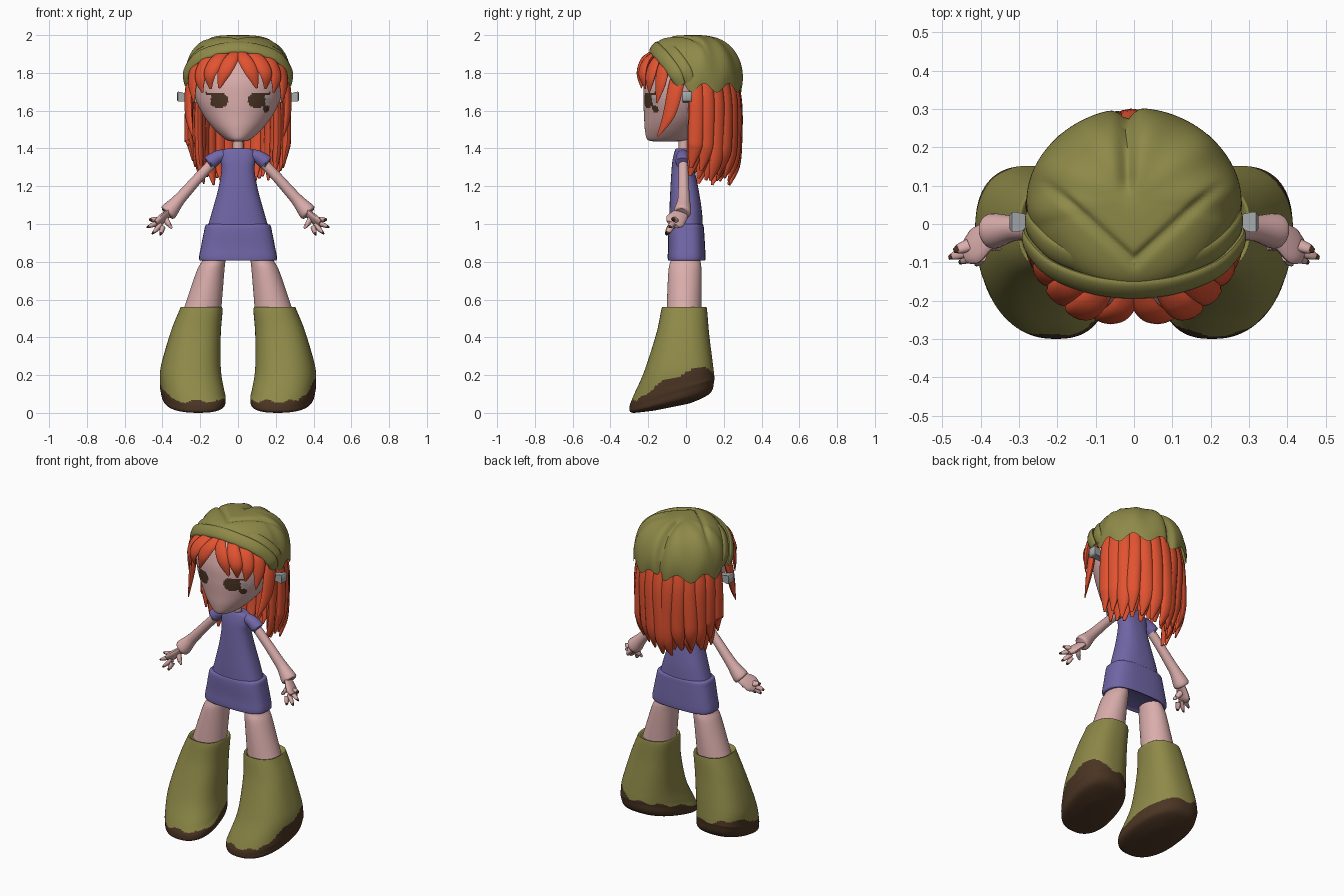
import bpy, bmesh, math, random
from mathutils import Vector

random.seed(4)
cube = bpy.data.objects.get("Cube")
if cube:
    bpy.data.objects.remove(cube)


def material(name, r, g, b):
    m = bpy.data.materials.new(name)
    m.use_nodes = True
    m.diffuse_color = (r, g, b, 1)
    m.node_tree.nodes["Principled BSDF"].inputs["Base Color"].default_value = (r, g, b, 1)
    return m


SKIN = material("skin pink", .70, .42, .41)
OLIVE = material("olive", .27, .25, .065)
ORANGE = material("orange hair", .76, .085, .03)
PURPLE = material("purple cloth", .165, .135, .39)
BROWN = material("dark brown", .07, .035, .017)
GREY = material("grey metal", .38, .40, .41)


def catmull(pts, n):
    """Smooth path through tuples of any length, n steps per span."""
    ext = [pts[0]] + list(pts) + [pts[-1]]
    out = []
    for i in range(len(pts) - 1):
        quad = ext[i:i + 4]
        for k in range(n):
            t = k / n
            out.append([.5 * (2 * b + (c - a) * t + (2 * a - 5 * b + 4 * c - d) * t * t
                              + (3 * b - a - 3 * c + d) * t ** 3) for a, b, c, d in zip(*quad)])
    return out + [list(pts[-1])]


def skin_rings(name, rings, mats, rule=None, caps=(True, True)):
    """Bridge rings of points into a smooth mesh; rule picks a material from a face centre."""
    bm = bmesh.new()
    vs = [[bm.verts.new(p) for p in ring] for ring in rings]
    n = len(vs[0])
    for a, b in zip(vs, vs[1:]):
        for i in range(n):
            j = (i + 1) % n
            bm.faces.new((a[i], a[j], b[j], b[i]))
    for use, ring in zip(caps, (vs[0], vs[-1])):
        if use:
            bm.faces.new(ring)
    bmesh.ops.recalc_face_normals(bm, faces=bm.faces)
    for f in bm.faces:
        if rule:
            f.material_index = rule(f.calc_center_median())
    me = bpy.data.meshes.new(name)
    bm.to_mesh(me)
    bm.free()
    for m in mats:
        me.materials.append(m)
    ob = bpy.data.objects.new(name, me)
    bpy.context.collection.objects.link(ob)
    bpy.ops.object.select_all(action='DESELECT')
    ob.select_set(True)
    bpy.context.view_layer.objects.active = ob
    bpy.ops.object.shade_smooth_by_angle(angle=math.radians(50))


def loft(name, rows, mats, side=1, seg=40, steps=5, power=2.0, rule=None):
    """Stacked oval sections: x, y, z, half width, half depth, slope along y."""
    rings = []
    for x, y, z, rx, ry, slope in catmull(rows, steps):
        ring = []
        for i in range(seg):
            a = math.tau * i / seg
            c, s = math.cos(a), math.sin(a)
            c = math.copysign(abs(c) ** (2 / power), c)
            s = math.copysign(abs(s) ** (2 / power), s)
            ring.append((side * (x + rx * c + slope * .5 * ry * s), y + ry * s, z + slope * ry * s))
        rings.append(ring)
    skin_rings(name, rings, mats, rule)


def strand(name, pts, mats, out, flat=1.0, side=1, seg=12, steps=5, rule=None):
    """Tube along x, y, z, radius points, flattened along out(point)."""
    path = catmull([(side * p[0], *p[1:]) for p in pts], steps)
    rings = []
    for i, (x, y, z, r) in enumerate(path):
        a, b = path[max(i - 1, 0)], path[min(i + 1, len(path) - 1)]
        tan = (Vector(b[:3]) - Vector(a[:3])).normalized()
        o = out(Vector((side * x, y, z)))
        o.x *= side
        nor = (o - tan * o.dot(tan)).normalized()
        wide = tan.cross(nor)
        r = max(r, .002)
        rings.append([Vector((x, y, z)) + wide * r * math.cos(math.tau * k / seg)
                      + nor * r * flat * math.sin(math.tau * k / seg) for k in range(seg)])
    skin_rings(name, rings, mats, rule)


def forward(p):
    return Vector((0, -1, 0))


def hand_back(p):
    return Vector((.5, .3, .6))


def from_head(p):
    return p - Vector((0, .06, 1.76))


def from_axis(p):
    return Vector((p.x, p.y - .03, 0))


# Head, with eyes and cheek mark as coloured faces
def face_colour(c):
    if c.y > -.08:
        return 0
    ax = abs(c.x)
    eye = (abs(ax - .1) / .046) ** 2.8 + (abs(c.z - 1.654) / .039) ** 2.8 < 1
    lash = .09 < ax < .17 and abs(c.z - 1.684 - .1 * (ax - .1)) < .006
    if eye or lash or math.hypot(c.x - .148, c.z - 1.61) < .018:
        return 1
    return 2 if math.hypot(c.x - .16, c.z - 1.655) < .015 else 0


loft("head", [(0, -.11, 1.437, .03, .06, 0), (0, -.095, 1.448, .066, .11, 0), (0, -.075, 1.5, .125, .143, 0),
              (0, -.05, 1.57, .18, .172, 0), (0, -.03, 1.66, .224, .196, 0), (0, -.015, 1.76, .24, .205, 0),
              (0, 0, 1.87, .222, .18, 0), (0, .01, 1.945, .13, .11, 0)],
     [SKIN, BROWN, GREY], seg=160, steps=12, rule=face_colour)
loft("neck", [(0, -.012, 1.34, .03, .028, 0), (0, -.012, 1.5, .026, .026, 0)], [SKIN], seg=20)

# Dress
loft("dress_top", [(0, -.015, 1.375, .026, .024, 0), (0, -.015, 1.4, .042, .034, 0),
                   (0, -.017, 1.388, .085, .042, 0), (0, -.018, 1.34, .092, .053, 0), (0, -.015, 1.28, .088, .062, 0),
                   (0, -.008, 1.18, .106, .075, 0), (0, -.002, 1.07, .136, .086, 0),
                   (0, 0, .97, .165, .09, 0)], [PURPLE], power=2.5)
loft("skirt", [(0, 0, 1.0, .15, .08, 0), (0, 0, .993, .172, .092, 0), (0, 0, .96, .18, .096, 0),
               (0, .003, .88, .196, .098, 0), (0, .003, .825, .206, .1, 0), (0, .003, .806, .2, .096, 0),
               (0, .003, .815, .17, .08, 0)], [PURPLE], power=3)


# Boot sole edge, higher on the outer side
def sole_colour(c):
    outer = min(1, max(0, (abs(c.x) - .28) / .1))
    lift = (.08 if c.x > 0 else .04) * outer * max(0, math.cos(5 * (c.y - .01)))
    edge = .113 + .31 * (c.y + .075) + lift + .008 * math.sin(45 * c.x + 30 * c.y)
    return int(c.z < max(edge, .062 + .008 * math.sin(50 * c.x)))


for side, label in ((1, "left"), (-1, "right")):
    # Legs and boots
    loft(label + "_leg", [(.11, 0, .87, .05, .06, 0), (.13, -.003, .8, .063, .08, 0), (.148, -.006, .74, .075, .088, 0),
                          (.192, -.01, .53, .102, .093, 0)], [SKIN], side)
    loft(label + "_boot", [(.195, -.01, .545, .09, .1, 0), (.195, -.01, .56, .105, .115, 0),
                           (.197, -.01, .54, .115, .122, 0), (.225, -.018, .42, .134, .14, .02),
                           (.25, -.04, .24, .158, .182, .12), (.244, -.065, .14, .165, .215, .25),
                           (.238, -.075, .1, .166, .224, .31), (.234, -.078, .052, .152, .205, .25),
                           (.23, -.08, .03, .07, .1, .2)],
         [OLIVE, BROWN], side, seg=80, steps=9, power=2.4, rule=sole_colour)
    # Sleeves, arms and hands
    strand(label + "_sleeve", [(.045, -.017, 1.365, .028), (.1, -.017, 1.358, .034), (.146, -.017, 1.328, .039),
                               (.142, -.017, 1.328, .028)], [PURPLE], forward, side=side, seg=24)
    strand(label + "_arm", [(.1, -.015, 1.36, .026), (.2, -.013, 1.255, .027), (.28, -.012, 1.165, .03),
                            (.32, -.012, 1.12, .034), (.365, -.018, 1.067, .046), (.376, -.02, 1.055, .038)],
           [SKIN], forward, side=side, seg=24)
    strand(label + "_palm", [(.35, -.015, 1.07, .034), (.385, -.035, 1.042, .045), (.415, -.058, 1.015, .052),
                             (.437, -.07, .997, .036)], [SKIN], hand_back, .4, side, 16)
    tips = [(.47, -.07, 1.024), (.482, -.088, .982), (.454, -.1, .948), (.412, -.105, .942)]
    for i, tip in enumerate(tips):
        base = Vector((.43 - .011 * i, -.055 - .009 * i, 1.022 - .013 * i))
        mid = base.lerp(Vector(tip), .6)
        strand(f"{label}_finger_{i + 1}", [(*base, .018), (*mid, .015), (*tip, .006)], [SKIN, BROWN],
               hand_back, .75, side, 10, 6,
               rule=lambda c, t=tip: int((Vector((abs(c.x), c.y, c.z)) - Vector(t)).length < .016))
    strand(label + "_thumb", [(.39, -.035, 1.035, .022), (.368, -.055, 1.0, .016), (.35, -.065, .978, .006)],
           [SKIN], hand_back, .8, side, 10)
    # Earpieces
    box = [[(side * x, .005 + a * h, 1.668 + b * h + (x - .26) * .12) for a, b in ((-1, -1), (1, -1), (1, 1), (-1, 1))]
           for x, h in ((.21, .02), (.284, .021), (.305, .026), (.318, .026), (.324, .018))]
    skin_rings(label + "_earpiece", box, [GREY])
    # Fringe and side locks
    fringe = [[(.006, -.165, 1.915, .024), (.035, -.222, 1.87, .036), (.075, -.243, 1.8, .036), (.1, -.235, 1.72, .006)],
              [(.07, -.155, 1.91, .025), (.115, -.21, 1.86, .04), (.15, -.23, 1.79, .035), (.145, -.215, 1.715, .006)],
              [(.12, -.14, 1.9, .025), (.175, -.17, 1.845, .04), (.2, -.19, 1.77, .034), (.188, -.195, 1.695, .005)],
              [(.17, -.1, 1.88, .025), (.22, -.12, 1.83, .04), (.24, -.135, 1.74, .033), (.232, -.155, 1.64, .004)],
              [(.23, -.03, 1.83, .035), (.258, -.055, 1.72, .042), (.26, -.09, 1.58, .035), (.24, -.15, 1.465, .005)]]
    for i, pts in enumerate(fringe):
        strand(f"{label}_fringe_{i + 1}", pts, [ORANGE], from_head if i < 4 else from_axis, .45, side)

# Back hair, an outer and an inner layer of hanging locks
for layer, count, scale in (("outer", 13, 1.0), ("inner", 13, .8)):
    for i in range(count):
        a = .09 + (math.pi - .18) * i / (count - 1)
        c, s = math.cos(a) * scale, math.sin(a) * scale
        end = 1.195 + .06 * random.random() + .09 * abs(c) ** 6
        bow = .018 * random.uniform(-1, 1) * s
        pts = [(.235 * c, .03 + .215 * s, 1.8, .036), (.258 * c, .035 + .24 * s, 1.65, .04),
               (.26 * c + bow, .03 + .246 * s, 1.45, .041), (.255 * c + bow, .025 + .24 * s, end + .1, .037),
               (.24 * c, .005 + .225 * s, end, .008)]
        strand(f"{layer}_back_lock_{i + 1}", pts, [ORANGE], from_axis, .55)

# Cap with soft pressed folds
rings = []
for k in range(45):
    u = .98 * math.pi / 2 * k / 44
    ring = []
    for i in range(120):
        a = math.tau * i / 120
        c, s = math.cos(a), math.sin(a)
        back = max(0, s)
        base = 1.72 + .2 * max(0, -s) ** 2 + .024 * math.sin(10 * a) * (s > -.3)
        r = math.cos(u) ** (.6 + .2 * back) * (1 - .06 * (1 - math.sin(u)) ** 2)
        p = Vector((.295 * c * r, .06 + (.238 + .018 * back) * s * r, base + (2.0 - base) * math.sin(u)))
        rear = min(1, max(0, (p.y - .06) / .06))
        fold = rear * math.exp(-((p.x + .02) / .022) ** 2)
        fold += .5 * (1 - rear) * math.exp(-((abs(p.x) - (p.y + .1) * 1.1) / .02) ** 2)
        ring.append(p.lerp(Vector((0, .05, 1.8)), .11 * fold))
    rings.append(ring)
skin_rings("cap", rings, [OLIVE], caps=(False, True))

# Cap bands across the forehead
for name, dy, dz, r, inset in (("front_band", 0, 0, .036, 1), ("upper_band", .05, .018, .036, .98)):
    half = [(.27, -.03, 1.735, r * .8), (.272, -.06, 1.8, r), (.215, -.118, 1.88, r), (.11, -.158, 1.922, r)]
    arch = [(-x, y, z, w) for x, y, z, w in half] + [(0, -.17, 1.936, r)] + half[::-1]
    strand(name, [(x * inset, y + dy, z + dz, w) for x, y, z, w in arch], [OLIVE], from_head, .4, 1, 16, 8)
